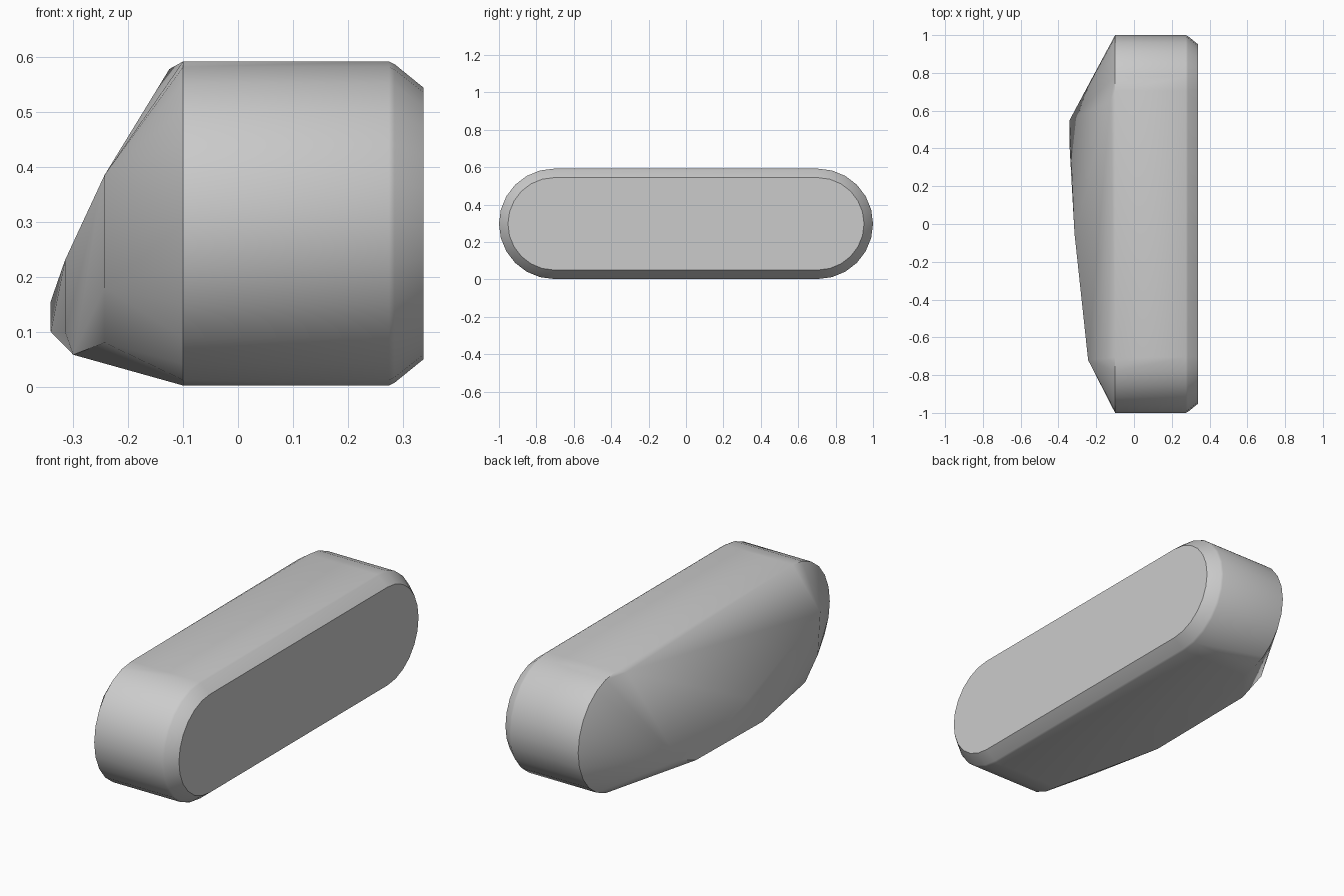
import bpy, bmesh, math
from mathutils import Vector

default = bpy.data.objects.get("Cube")
if default:
    bpy.data.objects.remove(default, do_unlink=True)

grey = bpy.data.materials.new("plain grey")
grey.use_nodes = True
grey.diffuse_color = (0.6, 0.6, 0.6, 1)
grey.node_tree.nodes["Principled BSDF"].inputs["Base Color"].default_value = (0.6, 0.6, 0.6, 1)

CENTRE_Z = 0.297
STEPS = 12  # segments around each rounded end


def stadium(x, radius):
    """Capsule outline lying in the y-z plane at the given x."""
    ring = []
    for side in (1, -1):
        for i in range(STEPS + 1):
            a = math.pi * i / STEPS
            ring.append(Vector((x, side * (0.705 + radius * math.sin(a)),
                                CENTRE_Z + side * radius * math.cos(a))))
    return ring


# Capsule body: back rim, softened shoulder and chamfered flat side
points = []
for x, radius in ((-0.1, 0.295), (0.275, 0.295), (0.285, 0.29), (0.338, 0.247)):
    points += stadium(x, radius)

# Slanted nose: upper ridge, then lower keel
points += [Vector(p) for p in (
    (-0.125, 0.65, 0.578),
    (-0.243, -0.72, 0.385), (-0.315, -0.05, 0.23), (-0.341, 0.55, 0.155),
    (-0.243, -0.7, 0.18), (-0.243, -0.6, 0.08), (-0.30, -0.18, 0.058),
    (-0.315, -0.05, 0.1), (-0.341, 0.41, 0.1))]

bm = bmesh.new()
for p in points:
    bm.verts.new(p)
hull = bmesh.ops.convex_hull(bm, input=bm.verts[:])
loose = [v for v in bm.verts if not v.link_faces]
bmesh.ops.delete(bm, geom=loose, context='VERTS')

# Merge coplanar triangles into clean panels
bmesh.ops.dissolve_limit(bm, angle_limit=math.radians(0.5),
                         verts=bm.verts[:], edges=bm.edges[:])
bmesh.ops.recalc_face_normals(bm, faces=bm.faces[:])

mesh = bpy.data.meshes.new("pod_body")
bm.to_mesh(mesh)
bm.free()
mesh.materials.append(grey)
pod = bpy.data.objects.new("pod_body", mesh)
bpy.context.collection.objects.link(pod)

bpy.ops.object.select_all(action='DESELECT')
pod.select_set(True)
bpy.context.view_layer.objects.active = pod
bpy.ops.object.shade_smooth_by_angle(angle=math.radians(30))
